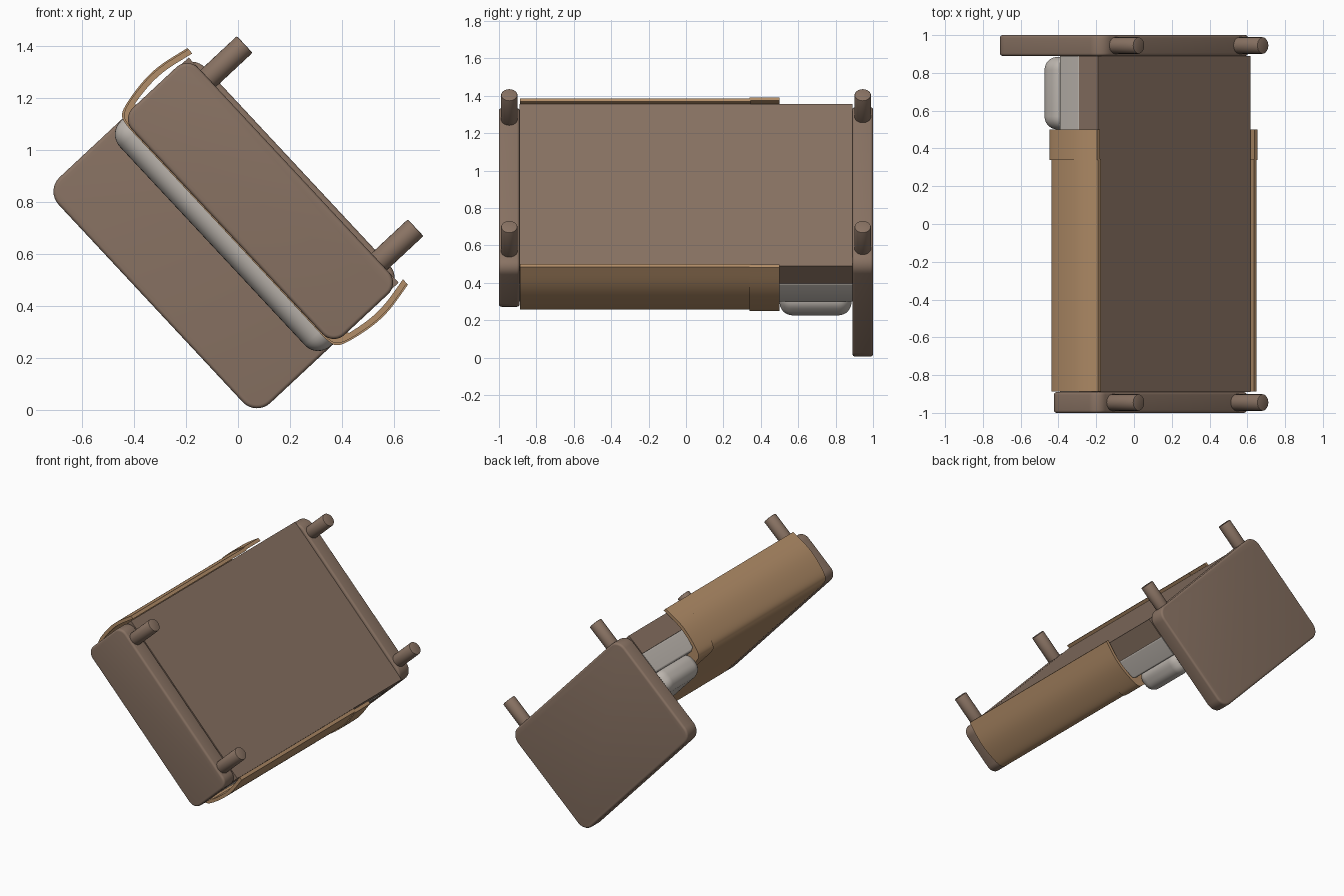
import bpy, bmesh, math
from mathutils import Matrix

if "Cube" in bpy.data.objects:
    bpy.data.objects.remove(bpy.data.objects["Cube"])

# Bed is tipped over about y: local x = across, y = along, z = bed's own up
A = math.radians(43)
c, s = math.cos(A), math.sin(A)
TIP = Matrix(((-s, 0, -c, -0.36), (0, 1, 0, 0), (c, 0, -s, 0.386), (0, 0, 0, 1)))


def material(name, rgb):
    m = bpy.data.materials.new(name)
    m.diffuse_color = (*rgb, 1)
    m.use_nodes = True
    m.node_tree.nodes["Principled BSDF"].inputs["Base Color"].default_value = m.diffuse_color
    return m


WOOD = material("brown_wood", (0.25, 0.17, 0.125))
CLOTH = material("tan_cloth", (0.45, 0.27, 0.14))
LINEN = material("pale_linen", (0.50, 0.46, 0.42))


def finish(name, bm, mat):
    bm.transform(TIP)
    bmesh.ops.recalc_face_normals(bm, faces=bm.faces)
    me = bpy.data.meshes.new(name)
    bm.to_mesh(me)
    bm.free()
    me.materials.append(mat)
    ob = bpy.data.objects.new(name, me)
    bpy.context.collection.objects.link(ob)
    bpy.context.view_layer.objects.active = ob
    ob.select_set(True)
    bpy.ops.object.shade_smooth_by_angle(angle=math.radians(35))
    ob.select_set(False)
    return ob


def block(name, hx, y0, y1, z0, z1, mat, corner=0, edge=0, segs=4):
    """Box; corner rounds the edges along y, edge rounds what is left sharp."""
    bm = bmesh.new()
    bmesh.ops.create_cube(bm, size=1)
    for v in bm.verts:
        v.co = (v.co.x * 2 * hx, y0 if v.co.y < 0 else y1, z0 if v.co.z < 0 else z1)
    if corner:
        along = [e for e in bm.edges if abs(e.verts[0].co.y - e.verts[1].co.y) > 1e-4]
        bmesh.ops.bevel(bm, geom=along, offset=corner, segments=8, profile=0.5, affect='EDGES')
    if edge:
        sharp = [e for e in bm.edges if e.calc_face_angle(0) > 1]
        bmesh.ops.bevel(bm, geom=sharp, offset=edge, segments=segs, profile=0.5, affect='EDGES')
    return finish(name, bm, mat)


def catmull(pts, n=6):
    p = [pts[0]] + pts + [pts[-1]]
    out = []
    for i in range(1, len(p) - 2):
        for k in range(n):
            t = k / n
            out.append(tuple(0.5 * (2 * b + (q - a) * t + (2 * a - 5 * b + 4 * q - d) * t * t
                       + (3 * b - a - 3 * q + d) * t ** 3)
                       for a, b, q, d in zip(p[i - 1], p[i], p[i + 1], p[i + 2])))
    return out + [pts[-1]]


def drape(name, y0, y1, grow, mat):
    """Cloth shell hanging over both sides, swelling outward in the middle."""
    half = catmull([(0.616 + grow, -0.806), (0.638 + grow, -0.69), (0.639 + grow, -0.60),
                    (0.622 + grow, -0.50), (0.60 + grow, -0.453 + grow),
                    (0.565, -0.439 + grow), (0.50, -0.438 + grow)])
    inner = [(max(x - 0.022, 0.0), min(z, -0.50)) for x, z in half if z < -0.5]
    inner = inner + [(0.58, -0.50)]
    mirror = lambda pts: [(-x, z) for x, z in reversed(pts)]
    loop = half + mirror(half) + [(-x, z) for x, z in inner] + inner[::-1]
    bm = bmesh.new()
    face = bm.faces.new([bm.verts.new((x, y0, z)) for x, z in loop])
    ext = bmesh.ops.extrude_face_region(bm, geom=[face])
    moved = [v for v in ext["geom"] if isinstance(v, bmesh.types.BMVert)]
    bmesh.ops.translate(bm, verts=moved, vec=(0, y1 - y0, 0))
    return finish(name, bm, mat)


# Wooden frame
block("headboard", 0.594, 0.89, 1.0, -0.805, -0.033, WOOD, 0.075, 0.014)
block("footboard", 0.597, -1.0, -0.89, -0.785, -0.436, WOOD, 0.06, 0.014)
block("bed_base", 0.592, -0.89, 0.89, -0.785, -0.645, WOOD)

# Bedding
block("mattress", 0.59, -0.89, 0.89, -0.647, -0.50, LINEN, 0.012)
block("pillow", 0.592, 0.50, 0.885, -0.52, -0.357, LINEN, 0, 0.07, 8)
drape("blanket", -0.888, 0.345, 0.0, CLOTH)
drape("blanket_fold", 0.34, 0.50, 0.006, CLOTH)

# Legs
for end, y in (("front", -0.945), ("back", 0.945)):
    for side, x in (("left", 0.482), ("right", -0.482)):
        bm = bmesh.new()
        bmesh.ops.create_cone(bm, cap_ends=True, segments=24, radius1=0.044, radius2=0.044,
                              depth=0.22, matrix=Matrix.Translation((x, y, -0.867)))
        rim = [e for e in bm.edges if e.calc_face_angle(0) > 1]
        bmesh.ops.bevel(bm, geom=rim, offset=0.005, segments=2, profile=0.5, affect='EDGES')
        finish(f"{end}_{side}_leg", bm, WOOD)
